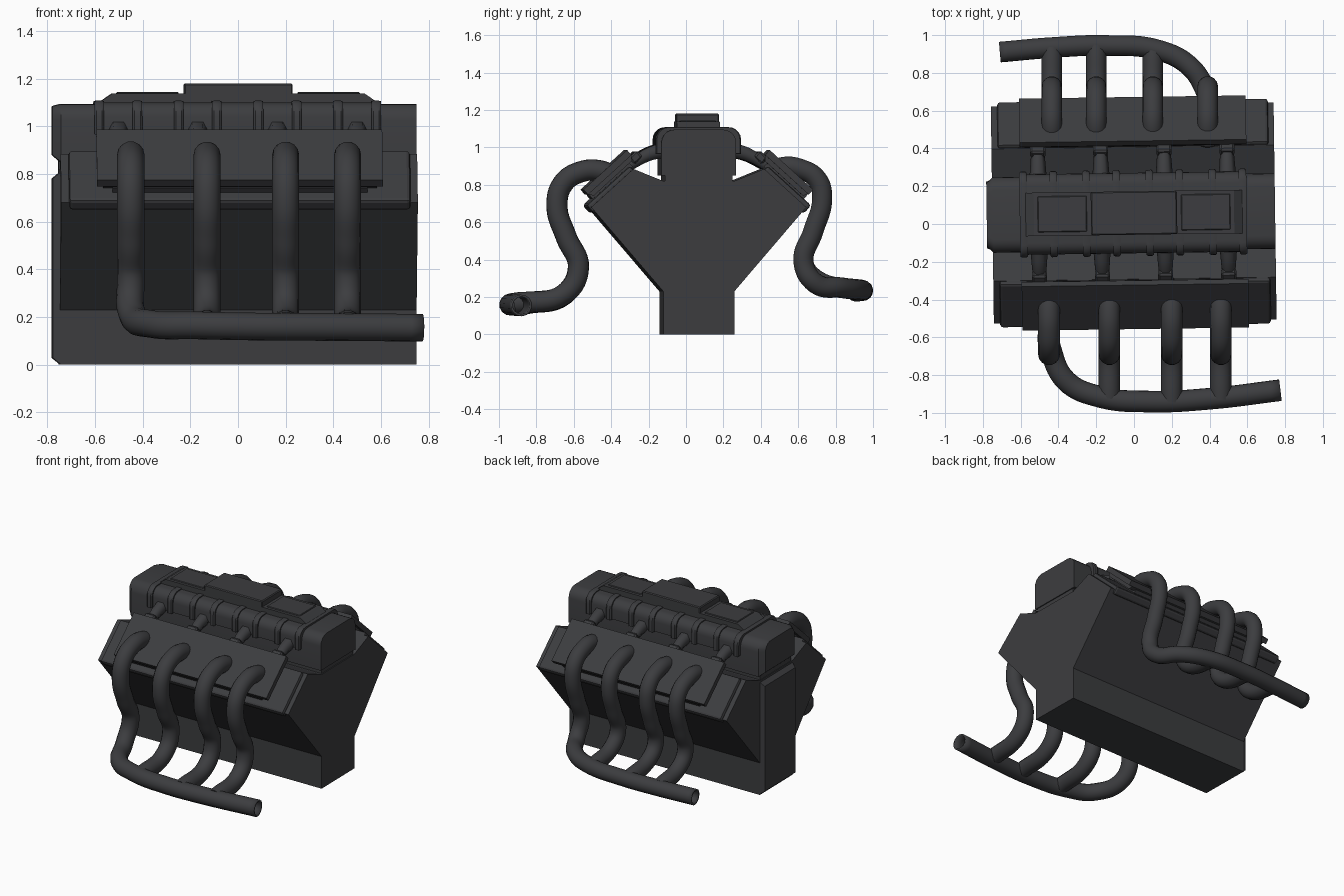
import bpy, bmesh, math
from mathutils import Vector

cube = bpy.data.objects.get("Cube")
if cube:
    bpy.data.objects.remove(cube)

metal = bpy.data.materials.new("dark_metal")
metal.use_nodes = True
COLOUR = (0.045, 0.046, 0.05, 1)
metal.diffuse_color = COLOUR
metal.node_tree.nodes["Principled BSDF"].inputs["Base Color"].default_value = COLOUR

TILT = 0.014                      # engine sits slightly turned on its base
CENTRE = Vector((0, 0.058, 0))


def finish(ob, bevel=0.0, segments=1, smooth=False):
    bpy.context.collection.objects.link(ob)
    ob.data.materials.append(metal)
    if bevel:
        mod = ob.modifiers.new("Bevel", 'BEVEL')
        mod.width, mod.segments = bevel, segments
    if smooth:
        bpy.ops.object.select_all(action='DESELECT')
        ob.select_set(True)
        bpy.context.view_layer.objects.active = ob
        bpy.ops.object.shade_smooth_by_angle(angle=math.radians(35))
    return ob


def seat(ob):
    """Place an engine part in the shared tilted frame."""
    ob.location = CENTRE
    ob.rotation_euler.z = TILT
    return ob


def loft(name, profile, rings, along_y=False, bevel=0.0, segments=1, smooth=False):
    """Sweep a closed profile through (position, scale) rings along x or y."""
    bm = bmesh.new()
    mid = sum((Vector(p) for p in profile), Vector((0, 0))) / len(profile)
    loops = []
    for pos, scale in rings:
        pts = [mid + (Vector(p) - mid) * scale for p in profile]
        loops.append([bm.verts.new((a, pos, b) if along_y else (pos, a, b)) for a, b in pts])
    for one, two in zip(loops, loops[1:]):
        for i in range(len(one)):
            j = (i + 1) % len(one)
            bm.faces.new((one[i], one[j], two[j], two[i]))
    bm.faces.new(loops[0])
    bm.faces.new(loops[-1])
    bmesh.ops.recalc_face_normals(bm, faces=bm.faces)
    mesh = bpy.data.meshes.new(name)
    bm.to_mesh(mesh)
    bm.free()
    return seat(finish(bpy.data.objects.new(name, mesh), bevel, segments, smooth))


def symmetric(half):
    """Close a half profile by mirroring it."""
    return half + [(-a, b) for a, b in reversed(half)]


def rounded(half, bottom, top, r, steps=5):
    """Half profile of a block with rounded top corners."""
    arc = [i / steps * math.pi / 2 for i in range(steps + 1)]
    return [(half, bottom)] + [(half - r + r * math.cos(a), top - r + r * math.sin(a)) for a in arc]


def tube(name, points, radius, radii=None, resolution=4, hollow=False):
    curve = bpy.data.curves.new(name, 'CURVE')
    curve.dimensions = '3D'
    curve.bevel_depth, curve.bevel_resolution = radius, resolution
    curve.resolution_u = 8
    curve.use_fill_caps = not hollow
    spline = curve.splines.new('BEZIER')
    spline.bezier_points.add(len(points) - 1)
    for i, (bp, co) in enumerate(zip(spline.bezier_points, points)):
        bp.co = co
        bp.handle_left_type = bp.handle_right_type = 'AUTO'
        bp.radius = radii[i] if radii else 1
    ob = finish(bpy.data.objects.new(name, curve))
    if hollow:
        mod = ob.modifiers.new("Wall", 'SOLIDIFY')
        mod.thickness, mod.offset = 0.012, -1
    return ob


# V-shaped block and its front end plate
loft("engine_block", symmetric([(0.19, 0), (0.19, 0.23), (0.575, 0.68), (0.35, 0.885), (0.19, 0.82)]),
     [(-0.75, 1), (0.747, 1)])
loft("end_plate", symmetric([(0.19, 0), (0.19, 0.81)]), [(-0.78, 0.93), (-0.745, 1), (-0.7, 1)])

# Intake plenum on a short neck
loft("plenum_neck", symmetric([(0.18, 0.78), (0.18, 0.9)]), [(-0.745, 1), (0.74, 1)])
loft("plenum", symmetric(rounded(0.2, 0.85, 1.095, 0.07)),
     [(-0.78, 0.84), (-0.745, 1), (0.747, 1)], smooth=True)
loft("plenum_rail", symmetric(rounded(0.213, 0.97, 1.1, 0.06)), [(-0.59, 1), (0.59, 1)], smooth=True)

# Stepped lid with the raised air inlet
loft("plenum_lid", symmetric([(0.6, 1.09), (0.53, 1.138)]), [(-0.115, 1), (0.115, 1)], along_y=True)
loft("air_inlet", symmetric([(0.115, 1.1), (0.115, 1.18)]), [(-0.228, 1), (0.228, 1)], bevel=0.006)
for x in (-0.38, 0.38):
    loft("lid_panel", symmetric([(0.095, 1.12), (0.095, 1.144)]), [(x - 0.13, 1), (x + 0.13, 1)], bevel=0.004)

RUNNERS = (-0.505, -0.172, 0.163, 0.497)
for x in RUNNERS:
    for rib in (-0.08, 0.08):
        loft("plenum_rib", symmetric(rounded(0.228, 0.965, 1.108, 0.065)),
             [(x + rib - 0.02, 0.97), (x + rib - 0.012, 1), (x + rib + 0.012, 1), (x + rib + 0.02, 0.97)],
             smooth=True)

# Cylinder banks: head slab, cover step, cover and intake runners per side
ALONG, OUT, DECK = Vector((0.74, -0.673)), Vector((0.673, 0.74)), Vector((0.4625, 0.7825))


def bank_profile(side, t0, t1, n0, n1, taper=0.0):
    corners = ((t0 + taper, n0), (t1 - taper, n0), (t1, n1), (t0, n1))
    pts = [DECK + ALONG * t + OUT * n for t, n in corners]
    return [(side * p.x, p.y) for p in pts]


for side, bank in ((-1, "front"), (1, "back")):
    loft(bank + "_cylinder_head", bank_profile(side, -0.15, 0.165, -0.035, 0.025),
         [(-0.717, 1), (0.717, 1)], bevel=0.015, segments=2)
    loft(bank + "_cover_step", bank_profile(side, -0.16, 0.115, 0.01, 0.05), [(-0.535, 1), (0.535, 1)])
    loft(bank + "_cover_base", bank_profile(side, -0.197, 0.118, 0.035, 0.062, 0.02),
         [(-0.575, 1), (0.575, 1)])
    loft(bank + "_cover", bank_profile(side, -0.197, 0.118, 0.06, 0.096), [(-0.6, 1), (0.6, 1)])
    for x in RUNNERS:
        seat(tube(bank + "_intake_runner",
                  [(x, side * 0.19, 0.985), (x, side * 0.27, 0.96), (x, side * 0.37, 0.9)],
                  0.04, (1.15, 1, 0.75), resolution=1))
        loft(bank + "_runner_foot", bank_profile(side, -0.235, -0.175, 0.01, 0.06),
             [(x - 0.04, 1), (x + 0.04, 1)], bevel=0.01)


# Exhaust headers: one pipe runs on as the collector, three others join it
def header(bank, drop, lead_x, joining, collector, join_y, join_z, radius):
    lead = [(lead_x, y, z) for y, z in drop]
    tube(bank + "_collector", lead + collector, radius, hollow=True, resolution=5)
    for x, y in zip(joining, join_y):
        sweep = [(x, py, pz) for py, pz in drop]
        last = drop[-1]
        sign = math.copysign(1, y)
        bend = (x, last[0] + sign * 0.07, join_z + 0.055)
        tube(bank + "_exhaust_pipe", sweep + [bend, (x, y, join_z)], radius * 0.98, resolution=5)


header("front",
       [(-0.38, 0.84), (-0.46, 0.875), (-0.56, 0.87), (-0.655, 0.81), (-0.69, 0.69), (-0.64, 0.52), (-0.575, 0.36)],
       -0.45, (-0.13, 0.2, 0.46),
       [(-0.445, -0.65, 0.215), (-0.36, -0.83, 0.17), (-0.18, -0.915, 0.165),
        (0.08, -0.94, 0.16), (0.4, -0.925, 0.158), (0.775, -0.88, 0.155)],
       (-0.925, -0.935, -0.92), 0.165, 0.058)
header("back",
       [(0.43, 0.85), (0.52, 0.895), (0.61, 0.885), (0.7, 0.83), (0.728, 0.73), (0.68, 0.55), (0.628, 0.39)],
       0.39, (-0.435, -0.2, 0.1),
       [(0.385, 0.69, 0.275), (0.3, 0.83, 0.25), (0.13, 0.92, 0.24),
        (-0.15, 0.945, 0.235), (-0.42, 0.935, 0.232), (-0.71, 0.91, 0.23)],
       (0.925, 0.94, 0.925), 0.237, 0.055)
